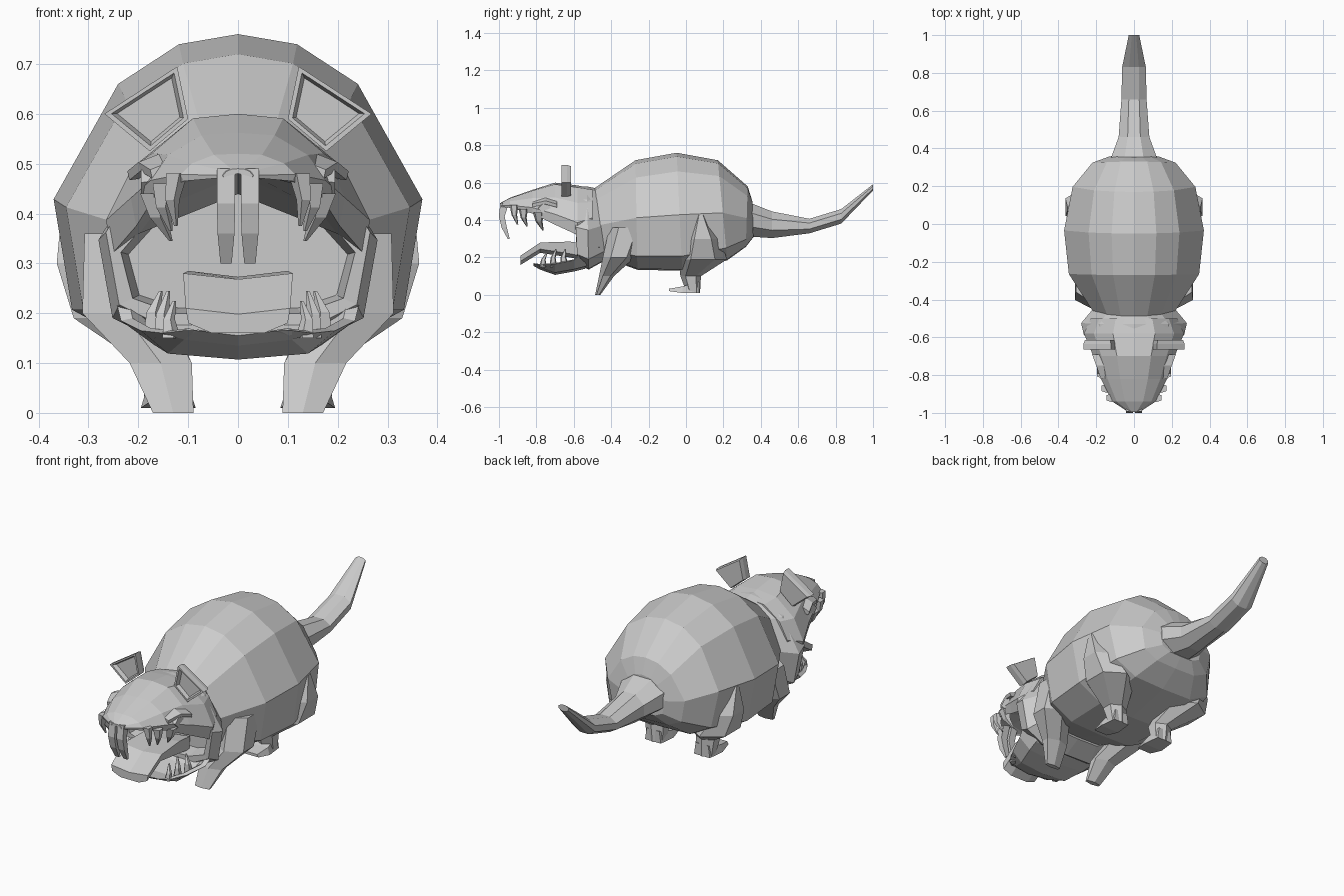
import bpy, bmesh, math
from mathutils import Vector

if "Cube" in bpy.data.objects:
    bpy.data.objects.remove(bpy.data.objects["Cube"])


def loft(name, rings, mirror=False):
    """Skin closed rings of equal point count, cap both ends, optionally copy to -x."""
    bm = bmesh.new()
    for side in ((1, -1) if mirror else (1,)):
        vs = [[bm.verts.new((p[0] * side, p[1], p[2])) for p in r] for r in rings]
        n = len(rings[0])
        for a, b in zip(vs, vs[1:]):
            for i in range(n):
                j = (i + 1) % n
                bm.faces.new((a[i], a[j], b[j], b[i]))
        bm.faces.new(vs[0])
        bm.faces.new(vs[-1])
    bmesh.ops.recalc_face_normals(bm, faces=bm.faces)
    me = bpy.data.meshes.new(name)
    bm.to_mesh(me)
    bm.free()
    ob = bpy.data.objects.new(name, me)
    bpy.context.collection.objects.link(ob)
    return ob


def sym(half):
    """Full ring from a right-hand half profile that starts and ends on x = 0."""
    return half + [(-x, y, z) for x, y, z in half[-2:0:-1]]


SHAPE = [(0, 1), (.32, .935), (.65, .68), (1, -.06), (.9, -.77), (.54, -1), (0, -1.02)]


def section(yt, yb, w, zt, zb):
    """Barrel cross-section, tilted from yt at the top to yb at the bottom."""
    c, h = (zt + zb) / 2, (zt - zb) / 2
    return sym([(u * w, yb + (yt - yb) * (v + 1) / 2, c + v * h) for u, v in SHAPE])


def oval(c, rx, ry, n=6, axis='z'):
    """Horizontal ring (axis z) or upright ring facing y (axis y)."""
    out = []
    for k in range(n):
        a = 2 * math.pi * (k + .5) / n
        u, v = rx * math.cos(a), ry * math.sin(a)
        out.append((c[0] + u, c[1] + v, c[2]) if axis == 'z' else (c[0] + u, c[1], c[2] + v))
    return out


# Barrel-shaped body
loft("body", [section(*s) for s in [
    (-.49, -.43, .22, .57, .20), (-.27, -.26, .345, .72, .14), (-.05, -.02, .37, .76, .135),
    (.17, .22, .325, .72, .19), (.33, .32, .22, .58, .26), (.355, .36, .13, .50, .31)]])

# Tail, tilted rings along an upswept path
loft("tail", [[(x, y, z) for x, y, z in oval((0, y, z), rx, rz, 8, 'y')] for y, z, rx, rz in [
    (.33, .405, .14, .10), (.46, .375, .088, .077), (.66, .368, .072, .042),
    (.83, .42, .068, .042), (1.0, .575, .03, .018)]])

# Cheeks and back of the mouth: outer shell, then an inner recess
loft("cheeks", [section(*s) for s in [
    (-.48, -.43, .22, .57, .19), (-.53, -.52, .28, .58, .14), (-.60, -.58, .265, .58, .17),
    (-.60, -.58, .235, .46, .20), (-.50, -.50, .22, .44, .21)]])

# Upper skull with hollow palate
skull = []
for y, w, zt, ze in [(-.50, .23, .57, .36), (-.58, .265, .585, .32), (-.70, .215, .60, .375),
                     (-.82, .175, .562, .435), (-.94, .115, .52, .465), (-.995, .03, .49, .472)]:
    d = zt - ze
    skull.append(sym([(0, y, zt), (w * .42, y, zt - d * .04), (w * .8, y, zt - d * .35), (w, y, ze + d * .25),
                      (w * .95, y, ze), (w * .75, y, ze + d * .15), (0, y, ze + d * .45)]))
loft("skull", skull)

# Lower jaw trough
jaw = []
for y, w, rim, zf, zb in [(-.46, .22, .26, .22, .19), (-.54, .25, .25, .20, .14),
                          (-.60, .235, .19, .165, .125), (-.70, .195, .17, .14, .107),
                          (-.78, .15, .165, .15, .135), (-.815, .11, .17, .165, .155)]:
    jaw.append(sym([(0, y, zf), (w * .75, y, zf), (w * .9, y, rim), (w, y, rim - .005),
                    (w * .72, y, zb + .012), (0, y, zb)]))
loft("lower_jaw", jaw)

# Tongue with a shallow central groove
loft("tongue", [sym([(0, y, zt - .012), (w, y, zt), (w * .95, y, zb + .02), (w * .5, y, zb), (0, y, zb)])
                for y, w, zt, zb in [(-.52, .09, .27, .18), (-.62, .10, .285, .20),
                                     (-.78, .11, .28, .225), (-.885, .105, .21, .16)]])

# Curved front incisors
loft("incisors", [oval((x, y, z), rx, ry, 4) for x, y, z, rx, ry in [
    (.024, -.97, .49, .026, .032), (.024, -.985, .42, .026, .022),
    (.024, -.972, .36, .024, .02), (.024, -.948, .30, .016, .008)]], mirror=True)

# Upper fangs and lower teeth: base, tip, radius
TEETH = [("upper_fang", [((.125, -.92, .48), (.125, -.90, .375), .024),
                         ((.15, -.87, .46), (.135, -.85, .365), .026),
                         ((.172, -.79, .44), (.135, -.765, .345), .03)]),
         ("lower_tooth", [((.135, -.765, .15), (.128, -.745, .225), .02),
                          ((.15, -.71, .15), (.14, -.695, .245), .022),
                          ((.17, -.65, .16), (.155, -.645, .245), .024)])]
for name, items in TEETH:
    for base, tip, r in items:
        mid = Vector(base).lerp(Vector(tip), .5) + Vector((.008, -.008, 0))
        loft(name, [oval(base, r, r, 5), oval(mid, r * .65, r * .65, 5), oval(tip, .004, .004, 5)], mirror=True)

# Ears: slanted plates with a dished front
outline = [(.122, .695), (.268, .60), (.177, .525), (.10, .59)]
cx = sum(p[0] for p in outline) / 4
cz = sum(p[1] for p in outline) / 4
loft("ears", [[(cx + (x - cx) * s, y, cz + (z - cz) * s) for x, z in outline]
              for y, s in [(-.615, .92), (-.635, 1), (-.665, 1), (-.665, .86), (-.645, .75)]], mirror=True)

# Eyes and heavy brows
loft("eyes", [[(x, y + dy, z + dz) for dy, dz in [(-.035, 0), (-.01, .025), (.03, .015), (.03, -.02), (-.01, -.025)]]
              for x, y, z in [(.14, -.765, .47), (.195, -.755, .462)]], mirror=True)
loft("brows", [[(x, y, z) for x, z in [(xo - .05, zo + .02), (xo, zo), (xo - .004, zo - .018), (xo - .05, zo - .012)]]
               for y, xo, zo in [(-.82, .176, .488), (-.75, .20, .503), (-.69, .222, .485)]], mirror=True)

# Front legs, reaching forward to small pointed feet
loft("front_legs", [oval(c, rx, ry) for c, rx, ry in [
    ((.13, -.472, 0), .047, .014), ((.155, -.425, .10), .072, .04),
    ((.23, -.36, .20), .095, .085), ((.23, -.31, .36), .09, .10)]], mirror=True)

# Hind legs with broad thighs
loft("hind_legs", [oval(c, rx, ry) for c, rx, ry in [
    ((.14, .04, .01), .052, .035), ((.145, .025, .10), .06, .055),
    ((.23, .09, .19), .115, .13), ((.29, .09, .30), .085, .09), ((.30, .08, .43), .06, .02)]], mirror=True)

# Hind feet
loft("hind_feet", [[(.14 - w, y, zb), (.14 + w, y, zb), (.14 + w * .8, y, zt), (.14 - w * .8, y, zt)]
                   for y, w, zb, zt in [(.07, .045, .01, .07), (-.02, .055, .01, .045),
                                        (-.09, .04, .02, .033)]], mirror=True)
